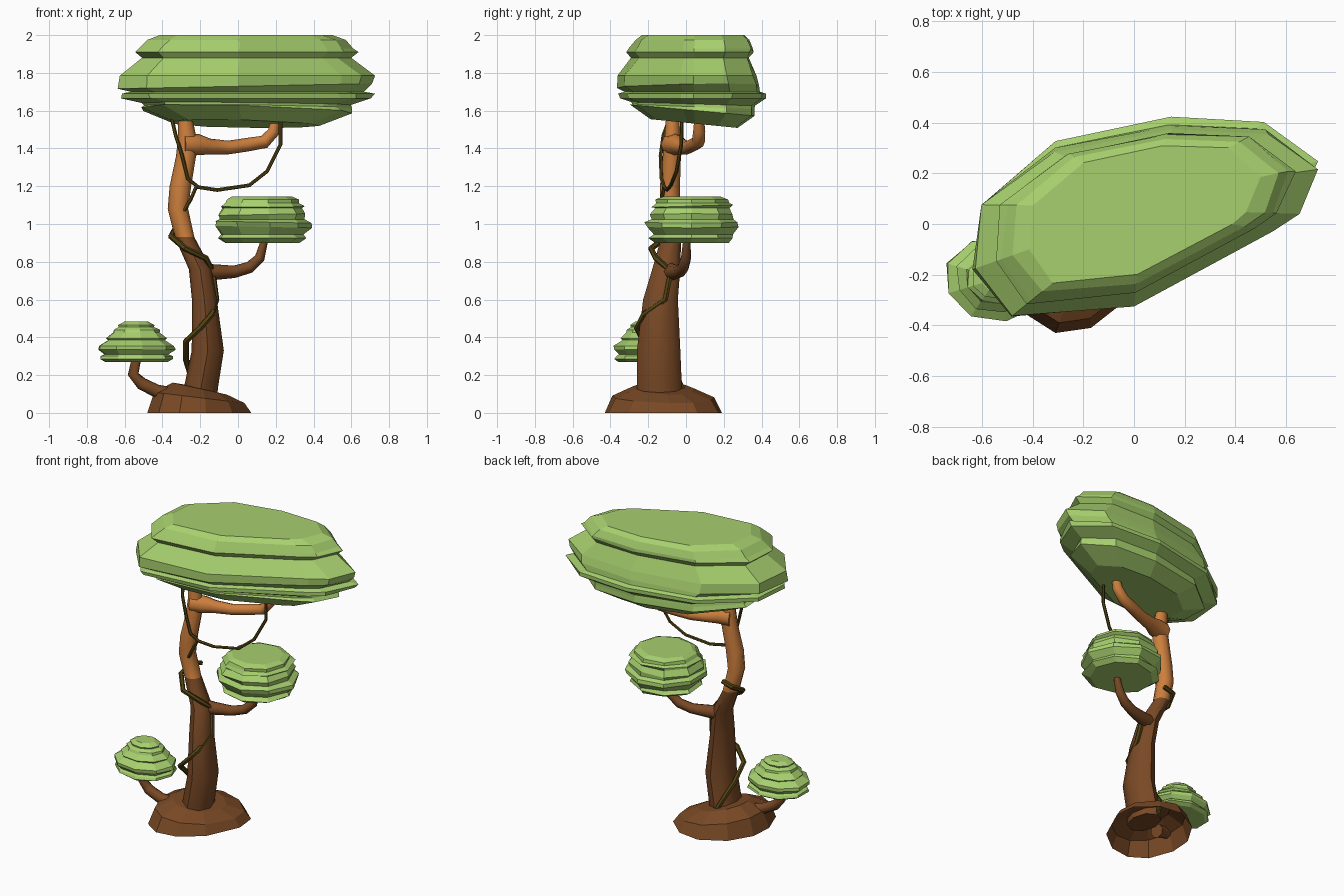
import bpy, bmesh, math, random
from mathutils import Vector


def material(name, srgb):
    m = bpy.data.materials.new(name)
    lin = [((c / 255 + 0.055) / 1.055) ** 2.4 for c in srgb]
    m.diffuse_color = (*lin, 1)
    return m


LEAF = material("leaf green", (167, 208, 110))
DARK = material("dark bark", (121, 73, 37))
LIGHT = material("light bark", (205, 127, 61))
VINE = material("vine olive", (84, 68, 18))


def loft(name, rings, mats, rule=None, smooth=None, base=True):
    """Skin equal-length rings of points; base=False leaves the first ring open."""
    bm = bmesh.new()
    vs = [[bm.verts.new(p) for p in r] for r in rings]
    n = len(vs[0])
    for a, b in zip(vs, vs[1:]):
        for i in range(n):
            j = (i + 1) % n
            bm.faces.new((a[i], a[j], b[j], b[i]))
    if base:
        bm.faces.new(vs[0][::-1])
    bm.faces.new(vs[-1])
    bmesh.ops.recalc_face_normals(bm, faces=bm.faces)
    if rule:
        for f in bm.faces:
            f.material_index = rule(f.calc_center_median())
    me = bpy.data.meshes.new(name)
    bm.to_mesh(me)
    bm.free()
    for m in mats:
        me.materials.append(m)
    ob = bpy.data.objects.new(name, me)
    bpy.context.collection.objects.link(ob)
    if smooth:
        bpy.ops.object.select_all(action='DESELECT')
        ob.select_set(True)
        bpy.context.view_layer.objects.active = ob
        bpy.ops.object.shade_smooth_by_angle(angle=math.radians(smooth))
    return ob


def tube(name, path, mat, sides=6):
    """Tapered tube through (x, y, z, radius) points."""
    pts = [Vector(p[:3]) for p in path]
    rings, u = [], None
    for i, p in enumerate(pts):
        t = (pts[min(i + 1, len(pts) - 1)] - pts[max(i - 1, 0)]).normalized()
        if u is None:
            u = t.orthogonal()
        u = (u - t * u.dot(t)).normalized()
        v = t.cross(u)
        rings.append([p + path[i][3] * (math.cos(a) * u + math.sin(a) * v)
                      for a in (k * math.tau / sides for k in range(sides))])
    return loft(name, rings, [mat], smooth=50)


def ledges(name, outline, centre, levels, mat, jitter=0.0, seed=1, base=True):
    """Stack of scaled outlines; levels are (z, scale, tilt_x, tilt_y, back_squeeze)."""
    rng = random.Random(seed)
    cx, cy = centre
    rings = []
    for z, s, *extra in levels:
        tx, ty, squeeze = (extra + [0, 0, 1][len(extra):])
        ring = []
        for x, y in outline:
            k = s * (1 + rng.uniform(-jitter, jitter))
            dx, dy = (x - cx) * k, (y - cy) * k
            if dy > 0:
                dy *= squeeze
            ring.append((cx + dx, cy + dy, z + tx * dx + ty * dy))
        rings.append(ring)
    return loft(name, rings, [mat], base=base)


def ellipse(cx, cy, rx, ry, n):
    return [(cx + rx * math.cos(k * math.tau / n), cy + ry * math.sin(k * math.tau / n))
            for k in range(n)]


# hollow root mound, higher on its left side
mound = [(0.07, -0.08), (0.055, 0.06), (-0.07, 0.17), (-0.22, 0.19), (-0.38, 0.1),
         (-0.47, -0.05), (-0.48, -0.2), (-0.42, -0.36), (-0.31, -0.43), (-0.17, -0.41),
         (-0.03, -0.3)]
ledges("root_mound", mound, (-0.2, -0.12),
       [(0, 1), (0.08, 0.87, -0.12, 0), (0.128, 0.52, -0.22, 0), (0.13, 0.25, -0.25, 0)],
       DARK, base=False)

# trunk: z, x, y, half width, half depth; lighter bark above the split
trunk = [(0.075, -0.2, -0.14, 0.088, 0.125), (0.14, -0.195, -0.14, 0.09, 0.118),
         (0.33, -0.16, -0.145, 0.085, 0.115), (0.6, -0.178, -0.135, 0.066, 0.092),
         (0.76, -0.2, -0.105, 0.06, 0.074), (0.93, -0.283, -0.078, 0.052, 0.053),
         (1.08, -0.318, -0.085, 0.054, 0.054), (1.2, -0.305, -0.085, 0.057, 0.053),
         (1.36, -0.275, -0.075, 0.053, 0.048), (1.45, -0.268, -0.072, 0.05, 0.042),
         (1.62, -0.285, -0.07, 0.03, 0.032)]
loft("trunk", [[(x, y, z) for x, y in ellipse(cx, cy, rx, ry, 8)] for z, cx, cy, rx, ry in trunk],
     [DARK, LIGHT], lambda c: int(c.z > 0.93), smooth=50)

# branches
tube("upper_branch", [(-0.29, -0.075, 1.42, 0.06), (-0.21, -0.055, 1.42, 0.056), (-0.15, -0.025, 1.41, 0.042),
                      (-0.05, 0.01, 1.405, 0.036), (0.05, 0.04, 1.42, 0.036), (0.14, 0.065, 1.435, 0.035),
                      (0.19, 0.07, 1.49, 0.032), (0.212, 0.07, 1.62, 0.02)], LIGHT, 8)
tube("middle_branch", [(-0.2, -0.09, 0.75, 0.05), (-0.13, -0.065, 0.745, 0.042), (-0.02, -0.035, 0.747, 0.033),
                       (0.06, -0.015, 0.77, 0.031), (0.115, 0.0, 0.82, 0.027),
                       (0.145, 0.005, 0.93, 0.018)], DARK, 8)
tube("lower_branch", [(-0.34, -0.19, 0.09, 0.045), (-0.43, -0.21, 0.115, 0.035), (-0.51, -0.22, 0.155, 0.033),
                      (-0.555, -0.22, 0.205, 0.03), (-0.535, -0.22, 0.3, 0.026)], DARK, 8)

# large slanted canopy: lower ledges reach further back than the upper ones
canopy = [(-0.62, 0.08), (-0.32, 0.335), (0.15, 0.435), (0.53, 0.415), (0.735, 0.25),
          (0.65, 0.04), (0.55, -0.03), (0.0, -0.325), (-0.49, -0.37), (-0.64, -0.18)]
ledges("top_canopy", canopy, (0.04, 0.06),
       [(1.53, 0.57, 0, -0.1), (1.6, 0.82, 0, -0.09), (1.62, 0.8, 0, -0.04), (1.635, 0.8, 0, -0.03),
        (1.665, 0.965), (1.69, 0.97), (1.7, 0.89), (1.73, 0.98, 0.02, 0, 0.9), (1.785, 0.99, 0, 0, 0.83),
        (1.88, 0.81, 0, 0, 0.9), (1.91, 0.87, 0, 0, 0.9), (1.93, 0.83, 0, 0, 0.95),
        (1.975, 0.77, 0, 0, 0.97), (2.0, 0.67)], LEAF, 0.018, 4)

# two smaller leaf clusters
ledges("middle_leaf_cluster", ellipse(0.125, 0.03, 0.265, 0.255, 9), (0.125, 0.03),
       [(0.9, 0.77), (0.925, 0.9), (0.945, 0.83), (0.985, 0.98, -0.02, 0), (1.01, 0.98, -0.02, 0),
        (1.025, 0.85), (1.05, 0.9, 0.02, 0), (1.085, 0.8), (1.095, 0.85, 0, 0.03), (1.11, 0.78),
        (1.13, 0.74), (1.145, 0.63)], LEAF, 0.05, 7)
ledges("lower_leaf_cluster", ellipse(-0.54, -0.215, 0.205, 0.17, 9), (-0.54, -0.215),
       [(0.27, 0.84), (0.285, 0.97), (0.3, 0.95), (0.31, 0.84), (0.335, 1.0), (0.355, 0.98), (0.385, 0.74),
        (0.395, 0.8), (0.425, 0.62), (0.44, 0.6), (0.455, 0.46), (0.465, 0.48), (0.483, 0.32)],
       LEAF, 0.04, 3)

# vines: one hanging loop with a tail, one winding down the trunk
vines = {
    "hanging_vine": [(-0.36, -0.07, 1.6), (-0.33, -0.12, 1.47), (-0.295, -0.135, 1.36), (-0.265, -0.13, 1.24),
                     (-0.21, -0.115, 1.195), (-0.11, -0.1, 1.18), (0.06, -0.08, 1.205), (0.155, -0.05, 1.28),
                     (0.225, -0.025, 1.42), (0.225, -0.02, 1.6)],
    "vine_tail": [(-0.22, -0.115, 1.2), (-0.25, -0.13, 1.13), (-0.285, -0.12, 1.07)],
    "winding_vine": [(-0.26, -0.02, 1.0), (-0.33, -0.02, 0.98), (-0.355, -0.1, 0.935), (-0.28, -0.185, 0.87),
                     (-0.17, -0.16, 0.82), (-0.135, -0.08, 0.75), (-0.115, -0.11, 0.6), (-0.14, -0.225, 0.52),
                     (-0.2, -0.26, 0.45), (-0.275, -0.225, 0.38), (-0.275, -0.12, 0.28),
                     (-0.25, -0.05, 0.2), (-0.2, -0.005, 0.09)],
}
for name, path in vines.items():
    r = 0.016 if name == "winding_vine" else 0.01
    tube(name, [(*p, r) for p in path], VINE, 6)
